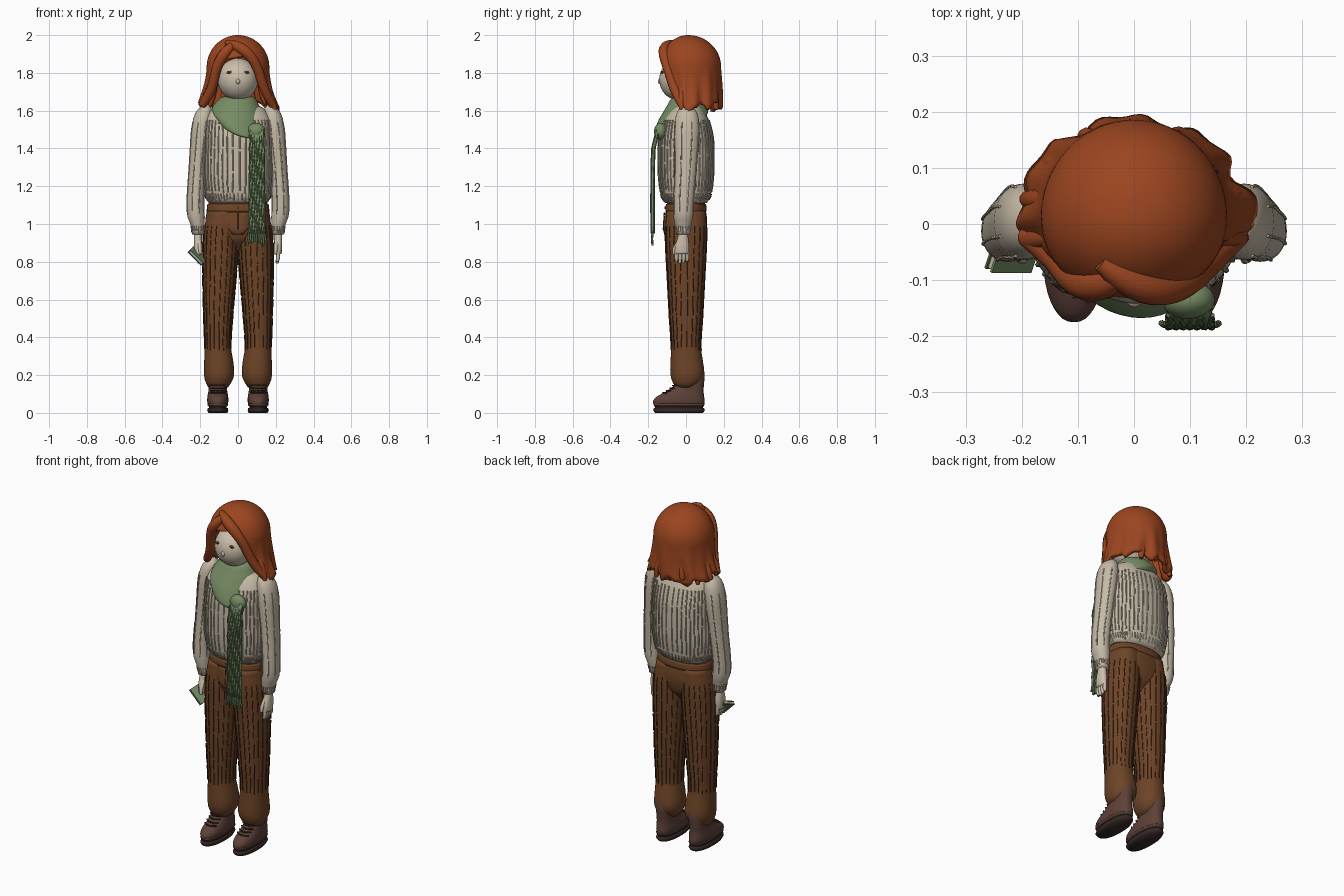
import bpy, bmesh, random
from math import sin, cos, pi, radians, sqrt
from mathutils import Vector, Matrix

random.seed(4)
old = bpy.data.objects.get("Cube")
if old:
    bpy.data.objects.remove(old, do_unlink=True)


def material(name, rgb):
    m = bpy.data.materials.new(name)
    m.use_nodes = True
    m.diffuse_color = (*rgb, 1)
    m.node_tree.nodes["Principled BSDF"].inputs["Base Color"].default_value = (*rgb, 1)
    return m


RUST = material("rust_hair", (0.33, 0.06, 0.014))
SKIN = material("pale_skin", (0.60, 0.52, 0.41))
CREAM = material("cream_wool", (0.56, 0.49, 0.38))
RIB = material("shaded_wool_rib", (0.47, 0.41, 0.32))
BROWN = material("brown_cloth", (0.155, 0.058, 0.02))
DARK = material("dark_brown_rib", (0.085, 0.033, 0.013))
GREEN = material("sage_green", (0.18, 0.26, 0.125))
PINE = material("deep_green", (0.10, 0.155, 0.072))
BOOT = material("boot_leather", (0.11, 0.052, 0.04))
SOLE = material("dark_sole", (0.035, 0.022, 0.02))


def finish(name, bm, mat, smooth=True):
    bmesh.ops.recalc_face_normals(bm, faces=bm.faces)
    me = bpy.data.meshes.new(name)
    bm.to_mesh(me)
    bm.free()
    me.materials.append(mat)
    for p in me.polygons:
        p.use_smooth = smooth
    ob = bpy.data.objects.new(name, me)
    bpy.context.collection.objects.link(ob)
    return ob


def section(rings, z):
    """Smoothly interpolate (z, cx, cy, rx, ry) rings at a height."""
    i = 0
    while i < len(rings) - 2 and z > rings[i + 1][0]:
        i += 1
    a, b, c, d = (Vector(rings[max(0, min(len(rings) - 1, k))][1:]) for k in (i - 1, i, i + 1, i + 2))
    t = (z - rings[i][0]) / (rings[i + 1][0] - rings[i][0])
    return 0.5 * (2 * b + (c - a) * t + (2 * a - 5 * b + 4 * c - d) * t ** 2 + (3 * b - a - 3 * c + d) * t ** 3)


def on_loft(rings, z, a, p, grow=0.0):
    cx, cy, rx, ry = section(rings, z)
    c, s = cos(a), sin(a)
    x = abs(c) ** (2 / p) * (1 if c > 0 else -1)
    y = abs(s) ** (2 / p) * (1 if s > 0 else -1)
    return Vector((cx + (rx + grow) * x, cy + (ry + grow) * y, z))


def loft(name, rings, mat, p=2.0, steps=30, n=40, warp=None):
    bm = bmesh.new()
    z0, z1 = rings[0][0], rings[-1][0]
    rows = []
    for k in range(steps + 1):
        z = z0 + (z1 - z0) * k / steps
        pts = [on_loft(rings, z, 2 * pi * j / n, p) for j in range(n)]
        rows.append([bm.verts.new(warp(v) if warp else v) for v in pts])
    for r, q in zip(rows, rows[1:]):
        for j in range(n):
            bm.faces.new((r[j], r[(j + 1) % n], q[(j + 1) % n], q[j]))
    bm.faces.new(rows[0][::-1])
    bm.faces.new(rows[-1])
    return finish(name, bm, mat)


def tubes(name, paths, radius, mat, taper=None, kind="POLY", res=1):
    cu = bpy.data.curves.new(name, "CURVE")
    cu.dimensions = "3D"
    cu.bevel_depth, cu.bevel_resolution, cu.use_fill_caps = radius, res, True
    for path in paths:
        sp = cu.splines.new(kind)
        sp.points.add(len(path) - 1)
        for i, (pt, v) in enumerate(zip(sp.points, path)):
            pt.co = (*v, 1)
            pt.radius = taper[i] if taper else 1
        if kind == "NURBS":
            sp.use_endpoint_u, sp.order_u, sp.resolution_u = True, 4, 6
    tmp = bpy.data.objects.new(name + "_path", cu)
    bpy.context.collection.objects.link(tmp)
    bpy.context.view_layer.update()
    me = bpy.data.meshes.new_from_object(tmp.evaluated_get(bpy.context.evaluated_depsgraph_get()))
    bpy.data.objects.remove(tmp, do_unlink=True)
    bm = bmesh.new()
    bm.from_mesh(me)
    return finish(name, bm, mat)


def ribs(name, rings, angles, z0, z1, radius, mat, p, dash):
    paths = []
    for a in angles:
        z = z0 + random.uniform(0, 0.02)
        while z < z1 - 0.01:
            end = min(z1, z + random.uniform(*dash))
            n = max(2, int((end - z) / 0.03))
            paths.append([on_loft(rings, z + (end - z) * i / n, a, p, 0.001) for i in range(n + 1)])
            z = end + 0.012
    return tubes(name, paths, radius, mat)


def ball(name, loc, size, mat):
    bm = bmesh.new()
    bmesh.ops.create_uvsphere(bm, u_segments=32, v_segments=20, radius=1,
                              matrix=Matrix.Translation(loc) @ Matrix.Diagonal((*size, 1)))
    return finish(name, bm, mat)


def box(name, mtx, size, mat):
    bm = bmesh.new()
    bmesh.ops.create_cube(bm, size=1, matrix=mtx @ Matrix.Diagonal((*size, 1)))
    return finish(name, bm, mat, False)


def around(n, start=0.0):
    return [start + 2 * pi * i / n for i in range(n)]


# Sweater body with vertical ribs and a ribbed hem
TORSO = [(1.11, 0, 0, .15, .11), (1.14, 0, 0, .172, .13), (1.25, 0, 0, .188, .145), (1.45, 0, 0, .184, .145),
         (1.55, 0, 0, .176, .122), (1.61, 0, .005, .14, .088), (1.65, 0, .01, .07, .055)]
loft("sweater_body", TORSO, CREAM, 2.3)
ribs("sweater_ribs", TORSO, around(44, .03), 1.16, 1.55, .004, RIB, 2.3, (.1, .4))
ribs("hem_ribs", TORSO, around(64), 1.115, 1.16, .0035, CREAM, 2.3, (.1, .1))

# Trouser seat, waistband and fly
SEAT = [(.86, 0, 0, .03, .05), (.92, 0, 0, .13, .095), (1.0, 0, 0, .172, .112), (1.12, 0, 0, .155, .1)]
loft("trouser_seat", SEAT, BROWN, 2.3)
BAND = [(1.065, 0, 0, .166, .109), (1.085, 0, 0, .165, .109), (1.105, 0, 0, .162, .106)]
loft("waistband", BAND, BROWN, 2.3, 4)
FLY = [(.945, 0, -.09, .03, .025), (.97, 0, -.09, .055, .031), (1.06, 0, -.09, .062, .024)]
loft("fly_panel", FLY, BROWN, 2.6, 10, 28)
tubes("fly_stitching", [[(0, -.116, 1.06), (0, -.122, .97)]], .002, DARK)
box("waist_button", Matrix.Translation((0, -.11, 1.085)), (.013, .008, .013), DARK)

for side, s in (("left", 1), ("right", -1)):
    # Sleeve, cuff and hand
    ARM = [(.945, .212 * s, -.015, .031, .037), (.99, .213 * s, -.015, .036, .042),
           (1.04, .222 * s, -.014, .046, .052), (1.12, .225 * s, -.012, .047, .055),
           (1.3, .214 * s, -.002, .047, .06), (1.5, .196 * s, .004, .053, .068),
           (1.58, .184 * s, .005, .047, .058), (1.62, .172 * s, .005, .03, .035), (1.635, .165 * s, .005, .006, .006)]
    loft(side + "_sleeve", ARM, CREAM, 2.1)
    ribs(side + "_sleeve_ribs", ARM, around(8, .4), 1.05, 1.54, .003, CREAM, 2.1, (.1, .3))
    ribs(side + "_cuff_ribs", ARM, around(18), .947, .99, .003, CREAM, 2.1, (.1, .1))
    PALM = [(.84, .212 * s, -.022, .019, .036), (.88, .212 * s, -.02, .022, .037), (.95, .212 * s, -.015, .021, .025)]
    loft(side + "_palm", PALM, SKIN, 2.2, 8, 24)
    tubes(side + "_fingers", [[(.212 * s, y, .86), (.212 * s, y, .82), (.206 * s, y - .002, .79 + abs(y + .025) * .4)]
                              for y in (-.05, -.031, -.012, .007)], .0105, SKIN, (1, 1, .7), res=3)
    tubes(side + "_thumb", [[(.205 * s, -.035, .91), (.2 * s, -.06, .87), (.198 * s, -.064, .84)]],
          .011, SKIN, (1.1, 1, .7), res=3)

    # Trouser leg, gathered at the ankle
    LEG = [(.135, .105 * s, 0, .052, .055), (.17, .102 * s, .005, .073, .08), (.21, .1 * s, .007, .08, .09),
           (.27, .102 * s, .004, .077, .086), (.35, .107 * s, 0, .07, .079), (.5, .105 * s, 0, .077, .088),
           (.75, .097 * s, 0, .09, .101), (.95, .09 * s, 0, .094, .11), (1.07, .084 * s, 0, .078, .104)]
    loft(side + "_trouser_leg", LEG, BROWN, 2.2, 40)
    ribs(side + "_trouser_ribs", LEG, around(20, .06), .33, .99, .0025, DARK, 2.2, (.07, .2))

    # Boot, welt, sole and laces
    SHOE = [(.035, .107 * s, -.037, .05, .132), (.06, .107 * s, -.038, .056, .137), (.085, .107 * s, -.03, .055, .126),
            (.115, .107 * s, -.005, .05, .098), (.15, .107 * s, .018, .048, .077), (.2, .106 * s, .026, .049, .073),
            (.26, .106 * s, .022, .045, .067)]
    loft(side + "_boot", SHOE, BOOT, 2.3, 24)
    for part, z, h in (("sole", 0, .027), ("welt", .036, .016)):
        EDGE = [(z, .107 * s, -.037, .05, .126), (z + h / 2, .107 * s, -.037, .056, .137), (z + h, .107 * s, -.037, .052, .132)]
        loft(side + "_" + part, EDGE, SOLE if part == "sole" else BOOT, 2.3, 4)
    loft(side + "_midsole", [(.02, .107 * s, -.037, .047, .126), (.04, .107 * s, -.037, .047, .126)], SOLE, 2.4, 1)
    tubes(side + "_laces", [[(.107 * s + x * .038, y + .02 * abs(x) ** 2, z) for x in (-1, -.5, 0, .5, 1)]
                            for y, z in ((-.122, .106), (-.103, .118), (-.084, .131), (-.07, .145))],
          .0045, SOLE)

# Neck, head and face
loft("neck", [(1.58, 0, 0, .055, .055), (1.72, 0, -.01, .05, .05)], SKIN, 2, 2)
ball("head", (0, -.032, 1.765), (.107, .11, .112), SKIN)
ball("nose", (0, -.139, 1.755), (.011, .01, .014), SKIN)
for side, s in (("left", 1), ("right", -1)):
    ball(side + "_eye", (.046 * s, -.125, 1.803), (.014, .006, .008), BROWN)
    ball(side + "_pupil", (.046 * s, -.129, 1.803), (.005, .004, .005), SOLE)


# Hair shell: short at the fringe, long and wavy at the sides and back
def hair_point(a, v):
    f = abs(a)
    k = min(1, max(0, (f - radians(30)) / radians(42)))
    k = k * k * (3 - 2 * k)
    bottom = 1.885 + .01 * sin(3 * a) - (.26 + .016 * sin(9 * a) + .008 * sin(17 * a + 1)) * k
    z = 2.0 - (2.0 - bottom) * v ** 1.7
    front = cos(a) > 0
    if z > 1.83:
        r, low = sqrt(max(0, 1 - ((z - 1.83) / .17) ** 2)), 0
    else:
        r, low = 1, (1.83 - z) / .21
    wave = low * (.008 * sin(8 * a + 12 * z) + .006 * sin(15 * a))
    rx = .166 * r + .045 * low ** 2 + wave
    ry = (.152 if front else .174) * r + wave + (-.02 * low if front else .004 * low)
    return Vector((rx * sin(a), .012 - ry * cos(a), z))


bm = bmesh.new()
N, M = 96, 26
rows = [[bm.verts.new(hair_point(-pi + 2 * pi * j / N, max(.02, i / M))) for j in range(N)] for i in range(M + 1)]
for r, q in zip(rows, rows[1:]):
    for j in range(N):
        bm.faces.new((r[j], q[j], q[(j + 1) % N], r[(j + 1) % N]))
bm.faces.new(rows[0])
hair = finish("hair", bm, RUST)
thick = hair.modifiers.new("thickness", "SOLIDIFY")
thick.thickness, thick.offset = .022, 1

# Swept fringe locks and curled ends
tubes("left_fringe_lock", [[(-.06, -.07, 1.96), (.0, -.115, 1.945), (.07, -.12, 1.895), (.115, -.09, 1.81),
                            (.138, -.06, 1.7), (.185, -.02, 1.63)]], .03, RUST, (.5, 1.1, 1, .8, .9, .7), "NURBS", 4)
tubes("right_fringe_lock", [[(-.02, -.09, 1.955), (-.06, -.118, 1.92), (-.11, -.1, 1.85), (-.125, -.08, 1.77),
                             (-.145, -.05, 1.69), (-.19, -.02, 1.63)]], .03, RUST, (.5, 1.1, .9, .8, .9, .7), "NURBS", 4)
for i, a in enumerate(around(14, radians(78))):
    if cos(a) < .25:
        x, y = sin(a), -cos(a)
        d = .012 * (i % 3)
        tubes("curl_%d" % i, [[(.15 * x, .01 + .15 * y, 1.75), (.168 * x, .01 + .155 * y, 1.69),
                               (.19 * x, .01 + .162 * y, 1.64), (.2 * x, .01 + .166 * y, 1.605 + d)]],
              .022, RUST, (.5, 1, 1, .45), "NURBS", 3)


# Scarf: a wrap that droops to the front, a knot, a ribbed tail and its fringe
def droop(v):
    k = min(1, (1.675 - v.z) / .12)
    return Vector((v.x, v.y, v.z + k * (.45 * v.y - .3 * v.x)))


WRAP = [(1.53, .015, -.02, .11, .12), (1.545, .015, -.025, .132, .142), (1.58, 0, -.02, .138, .135),
        (1.63, 0, -.005, .118, .105), (1.665, 0, 0, .095, .082), (1.675, 0, 0, .075, .062)]
loft("scarf_wrap", WRAP, GREEN, 2, 20, 48, droop)
ball("scarf_knot", (.096, -.135, 1.49), (.048, .034, .045), GREEN)
TAIL = [(.95, .1, -.177, .045, .008), (1.2, .1, -.177, .044, .008), (1.4, .1, -.172, .041, .009), (1.5, .098, -.15, .036, .012)]
loft("scarf_tail", TAIL, GREEN, 5, 16, 24)
tubes("scarf_ribs", [[(.1 + u * .038 + .003 * sin(i * 1.6 + u * 5), section(TAIL, .95 + i * .025)[1] + f * .008, .95 + i * .025)
                      for i in range(22)] for u in (-1, -.67, -.33, 0, .33, .67, 1) for f in (-1, 1)], .004, PINE)
tubes("scarf_fringe", [[(.1 + u * .042, -.177, .955), (.1 + u * .045, -.18, .92), (.1 + u * .051, -.177, .885 + random.uniform(0, .02))]
                       for u in (-1, -.75, -.5, -.25, 0, .25, .5, .75, 1)], .006, PINE)

# Small book held in the right hand
hold = Matrix.Translation((-.214, -.05, .832)) @ Matrix.Rotation(radians(45), 4, "Y") @ Matrix.Rotation(radians(25), 4, "X")
box("book_pages", hold, (.092, .066, .012), CREAM)
box("book_front_cover", hold @ Matrix.Translation((0, 0, .008)), (.1, .072, .005), GREEN)
box("book_back_cover", hold @ Matrix.Translation((0, 0, -.008)), (.1, .072, .005), PINE)
box("book_spine", hold @ Matrix.Translation((0, .036, 0)), (.1, .005, .02), PINE)
